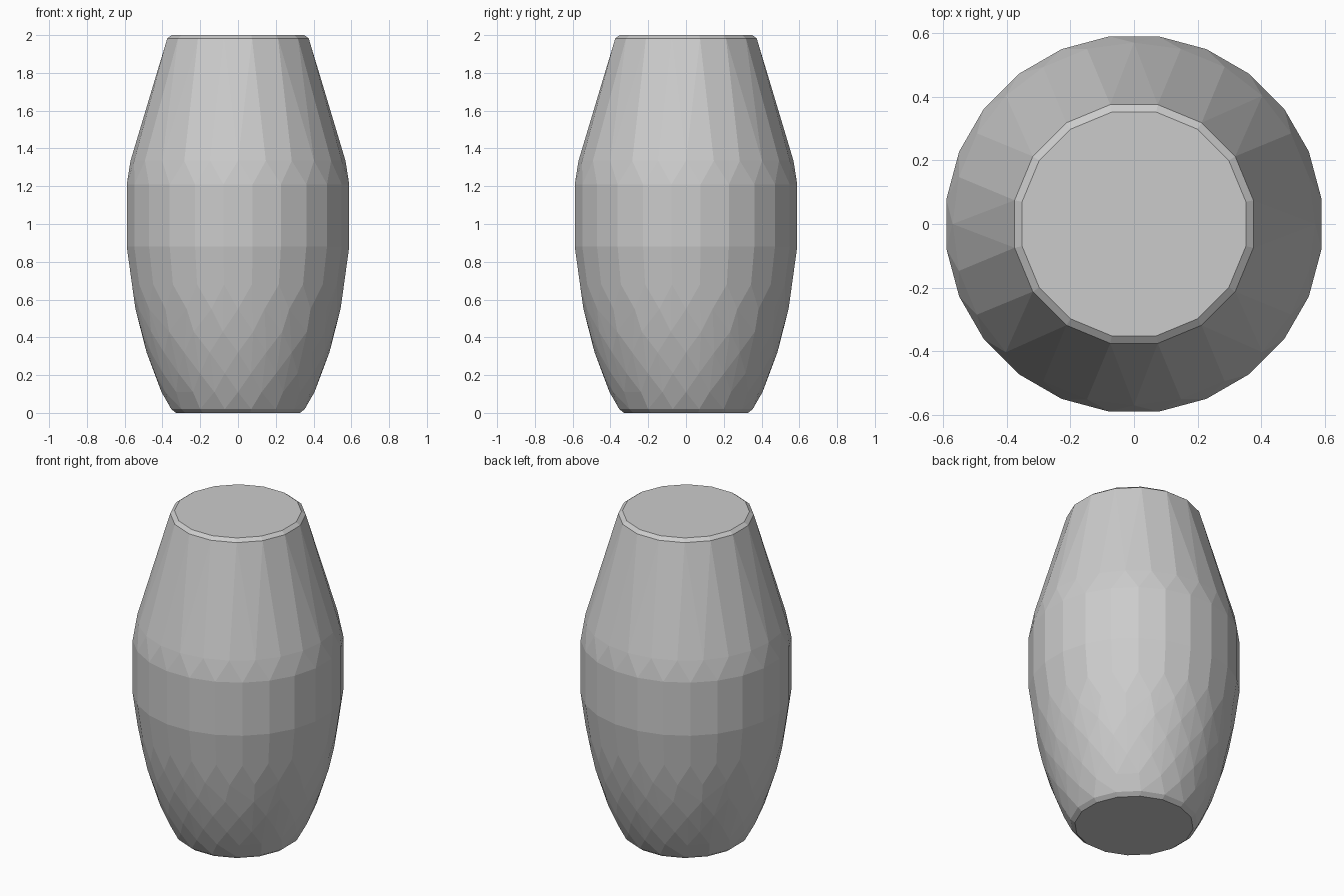
import bpy, bmesh
from math import sin, cos, pi

if "Cube" in bpy.data.objects:
    bpy.data.objects.remove(bpy.data.objects["Cube"])

# Faceted barrel: (radius, height, sides, stagger) rings wrapped in a convex skin
RINGS = [
    (0.335, 0.000, 16, 0.5),
    (0.360, 0.020, 16, 0.5),
    (0.405, 0.110, 20, 0.0),
    (0.446, 0.210, 20, 0.5),
    (0.484, 0.320, 20, 0.0),
    (0.516, 0.430, 20, 0.5),
    (0.543, 0.550, 24, 0.0),
    (0.566, 0.680, 24, 0.5),
    (0.594, 0.880, 24, 0.5),
    (0.594, 1.210, 24, 0.5),
    (0.569, 1.335, 24, 0.0),
    (0.391, 1.950, 16, 0.5),
    (0.382, 1.982, 16, 0.5),
    (0.358, 2.000, 16, 0.5),
]

bm = bmesh.new()
for r, z, n, stagger in RINGS:
    for i in range(n):
        a = 2 * pi * (i + stagger) / n
        bm.verts.new((r * cos(a), r * sin(a), z))

# Skin the rings and tidy up the flat regions
bmesh.ops.convex_hull(bm, input=bm.verts[:])
loose = [v for v in bm.verts if not v.link_faces]
bmesh.ops.delete(bm, geom=loose, context='VERTS')
bmesh.ops.dissolve_limit(bm, angle_limit=0.02, verts=bm.verts[:], edges=bm.edges[:])
bmesh.ops.recalc_face_normals(bm, faces=bm.faces[:])

mesh = bpy.data.meshes.new("barrel_body")
bm.to_mesh(mesh)
bm.free()
body = bpy.data.objects.new("barrel_body", mesh)
bpy.context.collection.objects.link(body)
